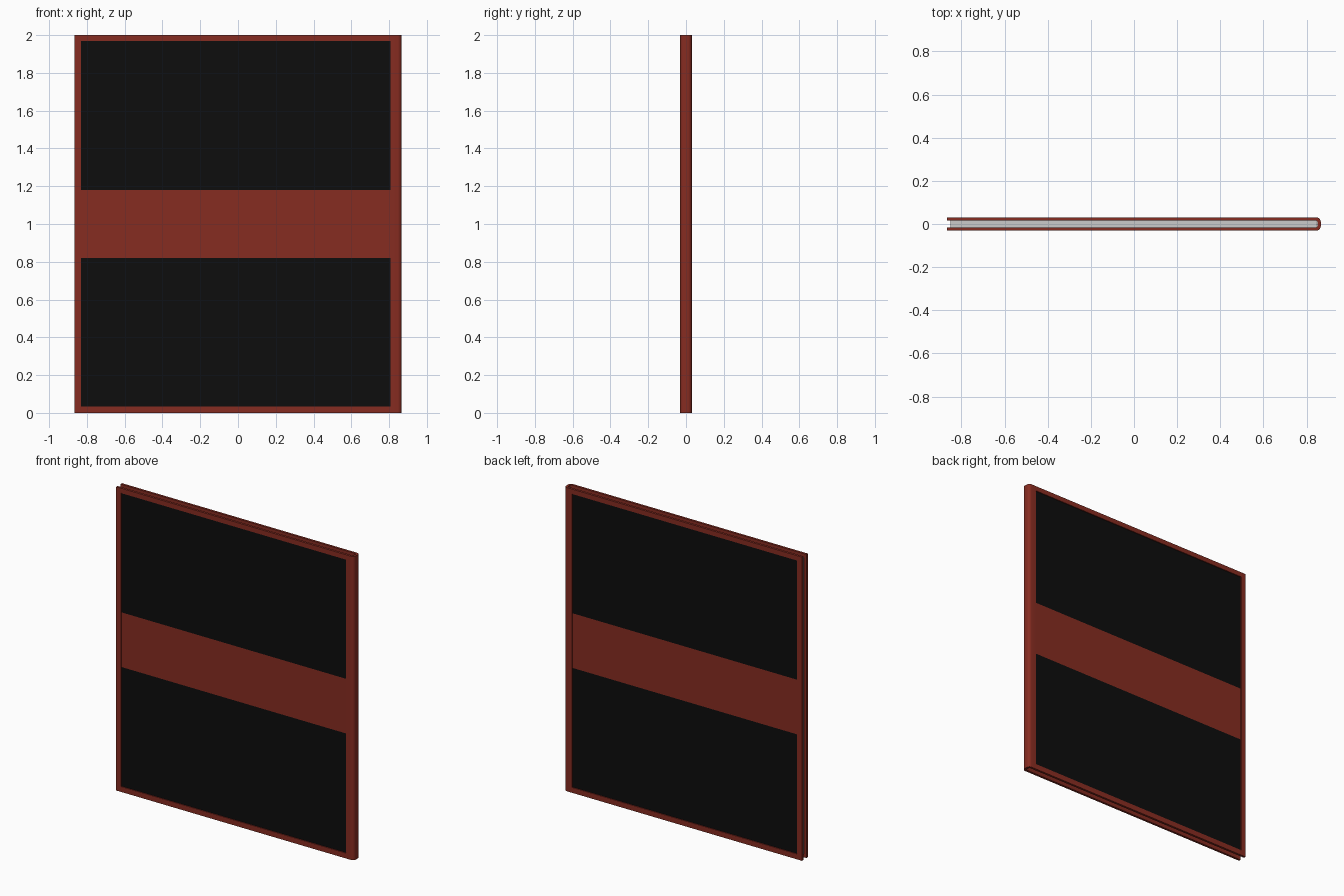
import bpy, bmesh, math

if "Cube" in bpy.data.objects:
    bpy.data.objects.remove(bpy.data.objects["Cube"])

X, Y, H = 0.866, 0.031, 2.0      # half width, half thickness, height
T = 0.015                        # cover board thickness
RECESS = 0.006                   # depth of the sunken face panels


def material(name, color):
    m = bpy.data.materials.new(name)
    m.diffuse_color = color
    m.use_nodes = True
    m.node_tree.nodes["Principled BSDF"].inputs["Base Color"].default_value = m.diffuse_color
    return m


red = material("red_cover", (0.24, 0.025, 0.015, 1))
black = material("black_panel", (0.004, 0.004, 0.004, 1))


def make(name, bm, mat=None):
    bmesh.ops.recalc_face_normals(bm, faces=bm.faces)
    me = bpy.data.meshes.new(name)
    bm.to_mesh(me)
    bm.free()
    ob = bpy.data.objects.new(name, me)
    bpy.context.collection.objects.link(ob)
    if mat:
        me.materials.append(mat)
    return ob


def box(name, x0, x1, y0, y1, z0, z1, mat=None):
    bm = bmesh.new()
    bmesh.ops.create_cube(bm, size=1)
    for v in bm.verts:
        v.co.x = x0 if v.co.x < 0 else x1
        v.co.y = y0 if v.co.y < 0 else y1
        v.co.z = z0 if v.co.z < 0 else z1
    return make(name, bm, mat)


def rounded_end(x, half, r, n=5):
    """Outline points round the +x end, from the front (-y) to the back (+y)."""
    pts = []
    for s, start in ((-1, -90), (1, 0)):
        for i in range(n + 1):
            a = math.radians(start + 90 * i / n)
            pts.append((x - r + r * math.cos(a), s * (half - r) + r * math.sin(a)))
    return pts


# Wrapped cover: U-shaped section with a rounded spine, extruded upward
outer = [(-X, -Y)] + rounded_end(X, Y, 0.021) + [(-X, Y)]
inner = [(-X, -Y + T)] + rounded_end(X - T, Y - T, 0.008) + [(-X, Y - T)]
bm = bmesh.new()
face = bm.faces.new([bm.verts.new((x, y, 0)) for x, y in outer + inner[::-1]])
ext = bmesh.ops.extrude_face_region(bm, geom=[face])
bmesh.ops.translate(bm, vec=(0, 0, H),
                    verts=[g for g in ext["geom"] if isinstance(g, bmesh.types.BMVert)])
cover = make("cover", bm, red)

# Sunken rectangles on both faces, filled with two black panels and a red band
PX0, PX1, PZ0, PZ1 = -0.832, 0.808, 0.035, 1.968
for side, s in (("front", -1), ("back", 1)):
    floor, top = s * (Y - RECESS - 0.002), s * (Y - RECESS)
    cutter = box(side + "_cutter", PX0, PX1, *sorted((floor, s * (Y + 0.05))), PZ0, PZ1, red)
    mod = cover.modifiers.new(side + "_recess", "BOOLEAN")
    mod.operation, mod.solver, mod.object = "DIFFERENCE", "EXACT", cutter
    cutter.hide_render = True
    cutter.hide_set(True)
    for part, z0, z1, mat in (("lower_panel", PZ0, 0.82, black),
                              ("band", 0.82, 1.18, red),
                              ("upper_panel", 1.18, PZ1, black)):
        box(f"{side}_{part}", PX0, PX1, *sorted((floor, top)), z0, z1, mat)

bpy.context.view_layer.objects.active = cover
cover.select_set(True)
for mod in list(cover.modifiers):
    bpy.ops.object.modifier_apply(modifier=mod.name)
bpy.ops.object.shade_smooth_by_angle(angle=math.radians(30))
for side in ("front", "back"):
    bpy.data.objects.remove(bpy.data.objects[side + "_cutter"])

# Page block, set back from the cover edges
box("pages", -X + 0.016, X - T - 0.004, -Y + T, Y - T, 0.025, H - 0.025)
